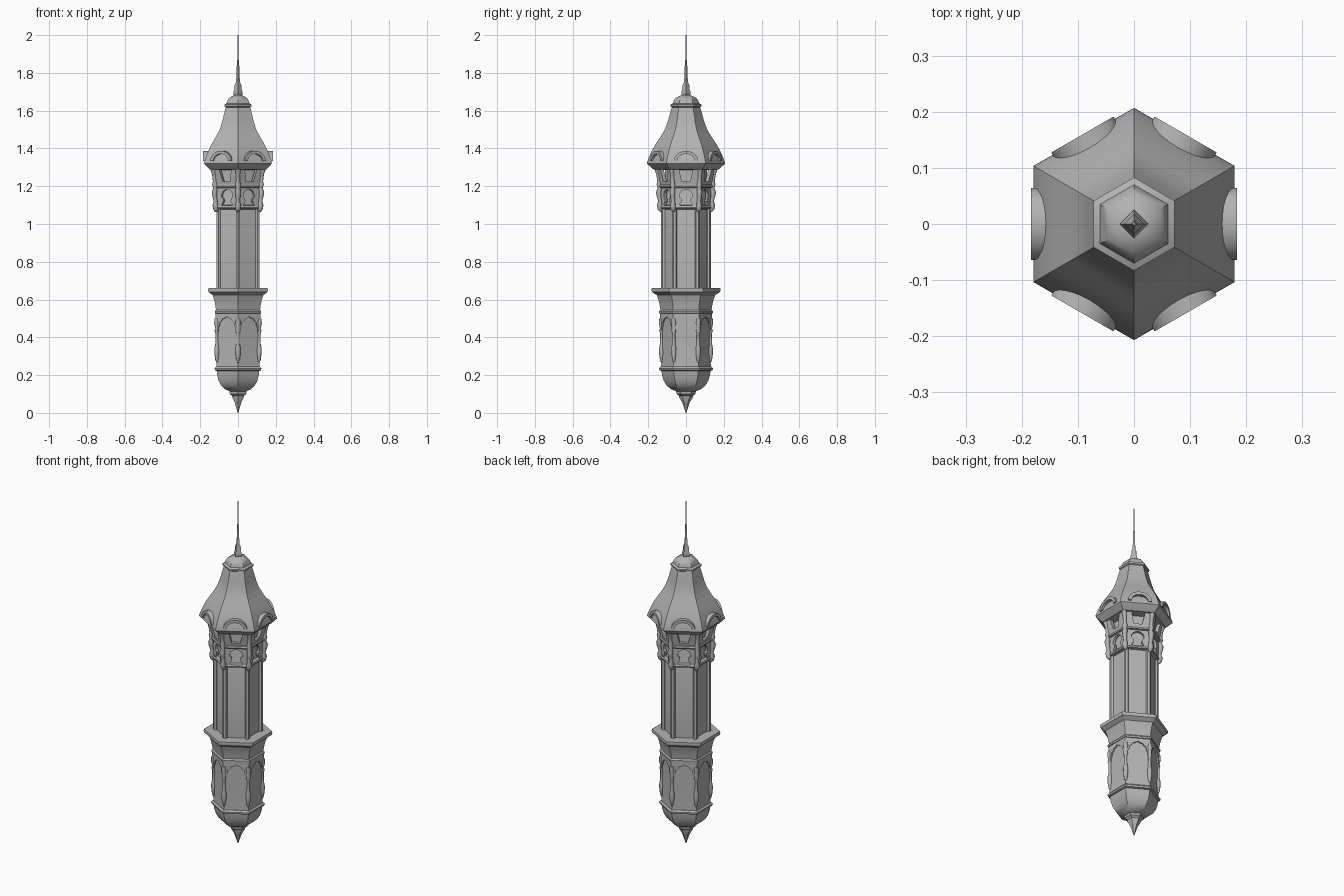
import bpy, bmesh, math
from mathutils import Vector

cube = bpy.data.objects.get("Cube")
if cube:
    bpy.data.objects.remove(cube, do_unlink=True)

stone = bpy.data.materials.new("grey stone")
stone.use_nodes = True
GREY = (0.45, 0.45, 0.45, 1)
stone.diffuse_color = GREY
stone.node_tree.nodes["Principled BSDF"].inputs["Base Color"].default_value = GREY

C30 = math.cos(math.pi / 6)
CORNERS = [math.radians(30 + 60 * k) for k in range(6)]
FACES = [math.radians(60 * k) for k in range(6)]


def finish(name, bm, angle=32):
    bmesh.ops.recalc_face_normals(bm, faces=bm.faces)
    mesh = bpy.data.meshes.new(name)
    bm.to_mesh(mesh)
    bm.free()
    obj = bpy.data.objects.new(name, mesh)
    bpy.context.collection.objects.link(obj)
    mesh.materials.append(stone)
    for other in bpy.context.selected_objects:
        other.select_set(False)
    obj.select_set(True)
    bpy.context.view_layer.objects.active = obj
    bpy.ops.object.shade_smooth_by_angle(angle=math.radians(angle))
    return obj


def loft(bm, rings, sides, start):
    """Skin rings of (centre x, centre y, radius, z) and cap both ends."""
    loops = []
    for cx, cy, r, z in rings:
        angles = [start + 2 * math.pi * k / sides for k in range(sides)]
        loops.append([bm.verts.new((cx + r * math.cos(a), cy + r * math.sin(a), z))
                      for a in angles])
    for lo, hi in zip(loops, loops[1:]):
        for k in range(sides):
            n = (k + 1) % sides
            bm.faces.new((lo[k], lo[n], hi[n], hi[k]))
    bm.faces.new(loops[0][::-1])
    bm.faces.new(loops[-1])


def tower_part(name, profile, sides=6):
    bm = bmesh.new()
    loft(bm, [(0, 0, r, z) for r, z in profile], sides, math.pi / 2)
    return finish(name, bm)


def corner_parts(name, profile, sides=8):
    """Repeat a turned post at each corner; profile is (offset, radius, z)."""
    bm = bmesh.new()
    for a in CORNERS:
        rings = [(d * math.cos(a), d * math.sin(a), r, z) for d, r, z in profile]
        loft(bm, rings, sides, a)
    return finish(name, bm, 50)


def face_parts(name, outline, reach, depth):
    """Repeat a flat (u, z) outline on each side; reach(z) is its distance out."""
    bm = bmesh.new()
    for a in FACES:
        out = Vector((math.cos(a), math.sin(a), 0))
        side = Vector((-math.sin(a), math.cos(a), 0))
        front = [bm.verts.new(out * reach(z) + side * u + Vector((0, 0, z)))
                 for u, z in outline]
        back = [bm.verts.new(v.co - out * depth) for v in front]
        bm.faces.new(front)
        bm.faces.new(back[::-1])
        for k in range(len(front)):
            n = (k + 1) % len(front)
            bm.faces.new((front[k], back[k], back[n], front[n]))
    return finish(name, bm)


def mirrored(half):
    """Right half of an opening, bottom to crown, followed by its left half."""
    return half + [(-u, z) for u, z in reversed(half) if u > 0]


def arc(w, h, z, steps=12):
    return [(w * math.cos(math.pi * k / steps), z + h * math.sin(math.pi * k / steps))
            for k in range(steps + 1)]


# Bottom pendant and bowl
tower_part("bottom_pendant", [(0.002, 0), (0.01, 0.025), (0.02, 0.055), (0.036, 0.082),
                              (0.036, 0.09), (0.05, 0.1), (0.052, 0.112), (0.046, 0.12)])
tower_part("lower_bowl", [(0.046, 0.112), (0.078, 0.125), (0.103, 0.145), (0.118, 0.17),
                          (0.127, 0.2), (0.13, 0.225)])
tower_part("bowl_rim", [(0.13, 0.222), (0.141, 0.226), (0.143, 0.236), (0.134, 0.245)])

# Arcaded lower body
tower_part("lower_body", [(0.132, 0.24), (0.129, 0.3), (0.129, 0.53)])
spandrel = [(-0.069, 0.43), (-0.069, 0.53), (0.069, 0.53), (0.069, 0.43)]
spandrel += mirrored([(0.055, 0.43), (0.054, 0.45), (0.046, 0.462), (0.044, 0.478),
                      (0.032, 0.488), (0.026, 0.498), (0.012, 0.502), (0, 0.51)])
face_parts("arch_panels", spandrel, lambda z: 0.138 * C30, 0.015)
corner_parts("arch_columns", [
    (0.128, 0.003, 0.265), (0.129, 0.009, 0.28), (0.129, 0.013, 0.31), (0.129, 0.014, 0.34),
    (0.129, 0.009, 0.365), (0.129, 0.008, 0.42), (0.129, 0.013, 0.435),
    (0.129, 0.009, 0.448), (0.13, 0.014, 0.475), (0.132, 0.01, 0.5)])

# Flared cornice
tower_part("cornice", [(0.134, 0.525), (0.142, 0.528), (0.142, 0.538), (0.135, 0.546),
                       (0.139, 0.57), (0.146, 0.6), (0.155, 0.624), (0.168, 0.632),
                       (0.18, 0.64), (0.183, 0.65), (0.181, 0.66), (0.12, 0.662)])

# Tall shaft with corner posts
tower_part("shaft", [(0.117, 0.65), (0.117, 1.1), (0.108, 1.12), (0.112, 1.3)])
corner_parts("shaft_posts", [(0.119, 0.013, 0.65), (0.119, 0.013, 1.1)], 6)

# Gallery: rails, keyhole panels and the flaring frieze
for label, z, r in (("lower", 1.078, 0.137), ("upper", 1.19, 0.146)):
    tower_part(label + "_gallery_rail", [(r - 0.02, z), (r, z + 0.003), (r + 0.003, z + 0.01),
                                         (r, z + 0.019), (r - 0.02, z + 0.022)])
keyhole = [(-0.069, 1.09), (-0.069, 1.2), (0.069, 1.2), (0.069, 1.09)]
keyhole += mirrored([(0.034, 1.09), (0.032, 1.105), (0.022, 1.12), (0.023, 1.132),
                     (0.033, 1.142), (0.034, 1.156), (0.026, 1.172), (0.013, 1.181),
                     (0, 1.184)])
face_parts("keyhole_panels", keyhole, lambda z: 0.134 * C30, 0.015)
frieze = [(-0.07, 1.205), (0.07, 1.205), (0.076, 1.295), (0.038, 1.295), (0.022, 1.225),
          (-0.022, 1.225), (-0.038, 1.295), (-0.076, 1.295)]
face_parts("frieze_panels", frieze, lambda z: 0.12 + 0.18 * (z - 1.2), 0.02)
corner_parts("gallery_brackets", [
    (0.132, 0.005, 1.063), (0.136, 0.013, 1.075), (0.139, 0.015, 1.1), (0.137, 0.01, 1.12),
    (0.143, 0.013, 1.15), (0.144, 0.015, 1.17), (0.139, 0.011, 1.19), (0.141, 0.015, 1.21),
    (0.142, 0.01, 1.225), (0.146, 0.011, 1.26), (0.154, 0.015, 1.295)])

# Bell roof with eyebrow hoods
tower_part("roof", [(0.12, 1.287), (0.17, 1.288), (0.178, 1.293), (0.207, 1.32), (0.206, 1.328),
                    (0.196, 1.355), (0.18, 1.39), (0.16, 1.425), (0.133, 1.465),
                    (0.112, 1.5), (0.097, 1.54), (0.086, 1.58), (0.076, 1.615),
                    (0.072, 1.625)])
hood = arc(0.064, 0.054, 1.333) + arc(0.046, 0.038, 1.333)[::-1]
face_parts("roof_hoods", hood, lambda z: 0.184, 0.05)

# Cap and spire
tower_part("roof_cap", [(0.07, 1.615), (0.081, 1.622), (0.083, 1.632), (0.07, 1.638),
                        (0.066, 1.652), (0.054, 1.668), (0.034, 1.678), (0.02, 1.682)])
tower_part("spire", [(0.018, 1.675), (0.025, 1.688), (0.024, 1.7), (0.018, 1.712),
                     (0.018, 1.735), (0.011, 1.75), (0.008, 1.785), (0.006, 1.86),
                     (0.004, 1.865), (0.003, 2.0)], 4)
